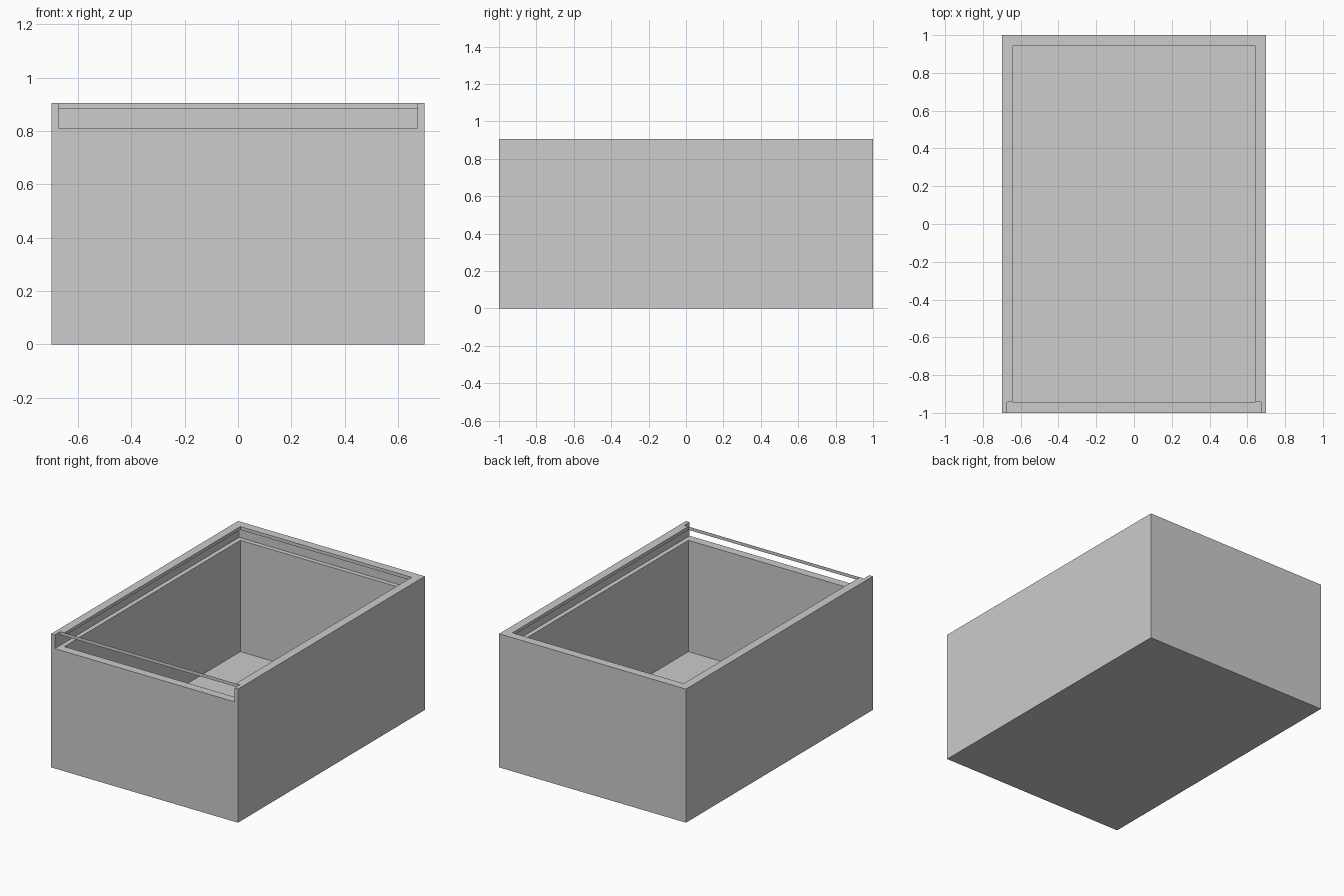
import bpy
import bmesh
from mathutils import Vector

default = bpy.data.objects.get("Cube")
if default:
    bpy.data.objects.remove(default, do_unlink=True)

# Main dimensions
HALF_X, HALF_Y, HEIGHT = 0.70, 1.0, 0.905
WALL = 0.058            # walls and floor
GROOVE = 0.027          # skin left outside the lid groove
LEDGE_Z, LIP_Z = 0.812, 0.883
INNER_X, INNER_Y = HALF_X - WALL, HALF_Y - WALL
SLOT_X, SLOT_Y = HALF_X - GROOVE, HALF_Y - GROOVE
OVER = 0.1              # how far cutters reach past the body

grey = bpy.data.materials.new("light grey")
grey.use_nodes = True
colour = (0.604, 0.604, 0.604, 1)
grey.diffuse_color = colour
grey.node_tree.nodes["Principled BSDF"].inputs["Base Color"].default_value = colour


def box(name, low, high):
    """Axis-aligned box between two corners."""
    low, high = Vector(low), Vector(high)
    bm = bmesh.new()
    bmesh.ops.create_cube(bm, size=1)
    bmesh.ops.scale(bm, vec=high - low, verts=bm.verts)
    bmesh.ops.translate(bm, vec=(low + high) / 2, verts=bm.verts)
    mesh = bpy.data.meshes.new(name)
    bm.to_mesh(mesh)
    bm.free()
    mesh.materials.append(grey)
    obj = bpy.data.objects.new(name, mesh)
    bpy.context.scene.collection.objects.link(obj)
    return obj


def cut(target, cutter):
    """Subtract the cutter for good and discard it."""
    cutter.hide_render = True
    mod = target.modifiers.new("cut", 'BOOLEAN')
    mod.operation = 'DIFFERENCE'
    mod.solver = 'EXACT'
    mod.object = cutter
    bpy.context.view_layer.objects.active = target
    bpy.ops.object.modifier_apply(modifier=mod.name)
    bpy.data.objects.remove(cutter, do_unlink=True)


body = box("box_body", (-HALF_X, -HALF_Y, 0), (HALF_X, HALF_Y, HEIGHT))

# Storage cavity, open at the top
cut(body, box("cavity", (-INNER_X, -INNER_Y, WALL),
              (INNER_X, INNER_Y, HEIGHT + OVER)))
# Undercut groove for a sliding lid, open at the front
cut(body, box("lid_groove", (-SLOT_X, -HALF_Y - OVER, LEDGE_Z),
              (SLOT_X, SLOT_Y, LIP_Z)))
# Lid entry notch through the front wall
cut(body, box("front_notch", (-SLOT_X, -HALF_Y - OVER, LEDGE_Z),
              (SLOT_X, -INNER_Y, HEIGHT + OVER)))
